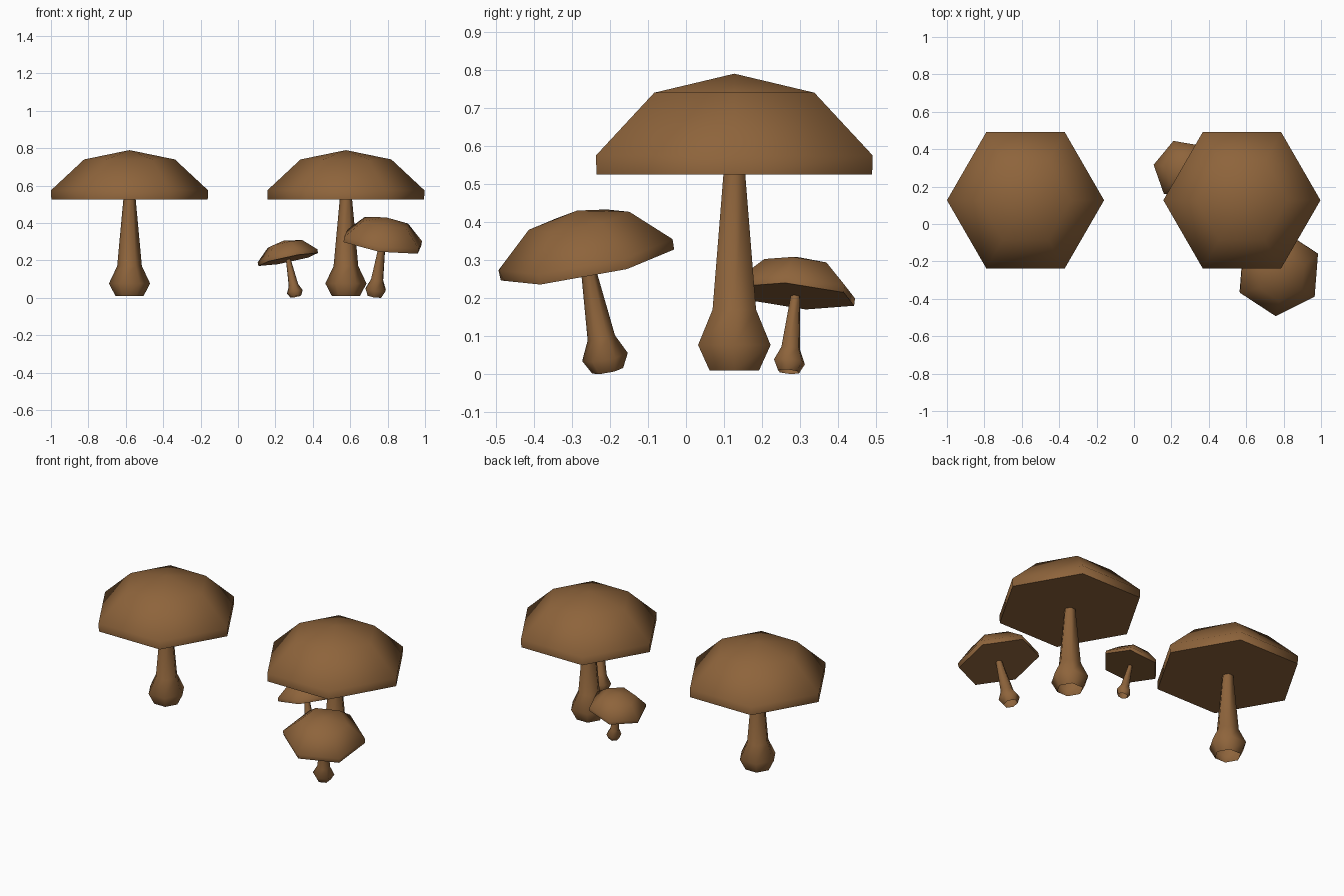
import bpy, bmesh, math
from mathutils import Matrix, Vector

if "Cube" in bpy.data.objects:
    bpy.data.objects.remove(bpy.data.objects["Cube"])

brown = bpy.data.materials.new("mushroom brown")
brown.diffuse_color = (0.27, 0.127, 0.044, 1)
brown.use_nodes = True
brown.node_tree.nodes["Principled BSDF"].inputs["Base Color"].default_value = brown.diffuse_color

SIDES = 6
# (radius, height) profiles of the full-size mushroom
STEM = [(0.075, 0.01), (0.11, 0.077), (0.066, 0.17), (0.033, 0.527)]
CAP = [(0.418, 0.525), (0.42, 0.575), (0.243, 0.74)]
CAP_TOP = 0.79


def lathe(name, profile, matrix, apex=None, floor=False):
    """Six-sided lathed part, smooth sides, optional apex and flat underside."""
    bm = bmesh.new()
    rings = []
    for r, z in profile:
        rings.append([bm.verts.new((r * math.cos(k * math.tau / SIDES),
                                    r * math.sin(k * math.tau / SIDES), z))
                      for k in range(SIDES)])
    for a, b in zip(rings, rings[1:]):
        for k in range(SIDES):
            j = (k + 1) % SIDES
            bm.faces.new((a[k], a[j], b[j], b[k]))
    if apex is not None:
        tip = bm.verts.new((0, 0, apex))
        for k in range(SIDES):
            bm.faces.new((rings[-1][k], rings[-1][(k + 1) % SIDES], tip))
    for f in bm.faces:
        f.smooth = True
    if floor:
        under = bm.faces.new(rings[0][::-1])
        for e in under.edges:
            e.smooth = False
    bm.transform(matrix)
    me = bpy.data.meshes.new(name)
    bm.to_mesh(me)
    bm.free()
    me.materials.append(brown)
    ob = bpy.data.objects.new(name, me)
    bpy.context.collection.objects.link(ob)


def mushroom(label, base, scale=1.0, spin=0.0, up=(0, 0, 1)):
    """Stem and cap, spun about the axis and leaned towards 'up'."""
    lean = Vector((0, 0, 1)).rotation_difference(Vector(up)).to_matrix().to_4x4()
    m = (Matrix.Translation(base) @ lean
         @ Matrix.Rotation(math.radians(spin), 4, 'Z') @ Matrix.Scale(scale, 4))
    lathe(label + "_stem", STEM, m)
    lathe(label + "_cap", CAP, m, apex=CAP_TOP, floor=True)


mushroom("left_large", (-0.58, 0.127, 0))
mushroom("right_large", (0.577, 0.127, 0))
mushroom("front_medium", (0.73, -0.205, 0.004), 0.555, 26.3, (0.143, -0.185, 0.972))
mushroom("back_small", (0.31, 0.269, 0.003), 0.395, 50, (-0.199, 0.09, 0.976))
